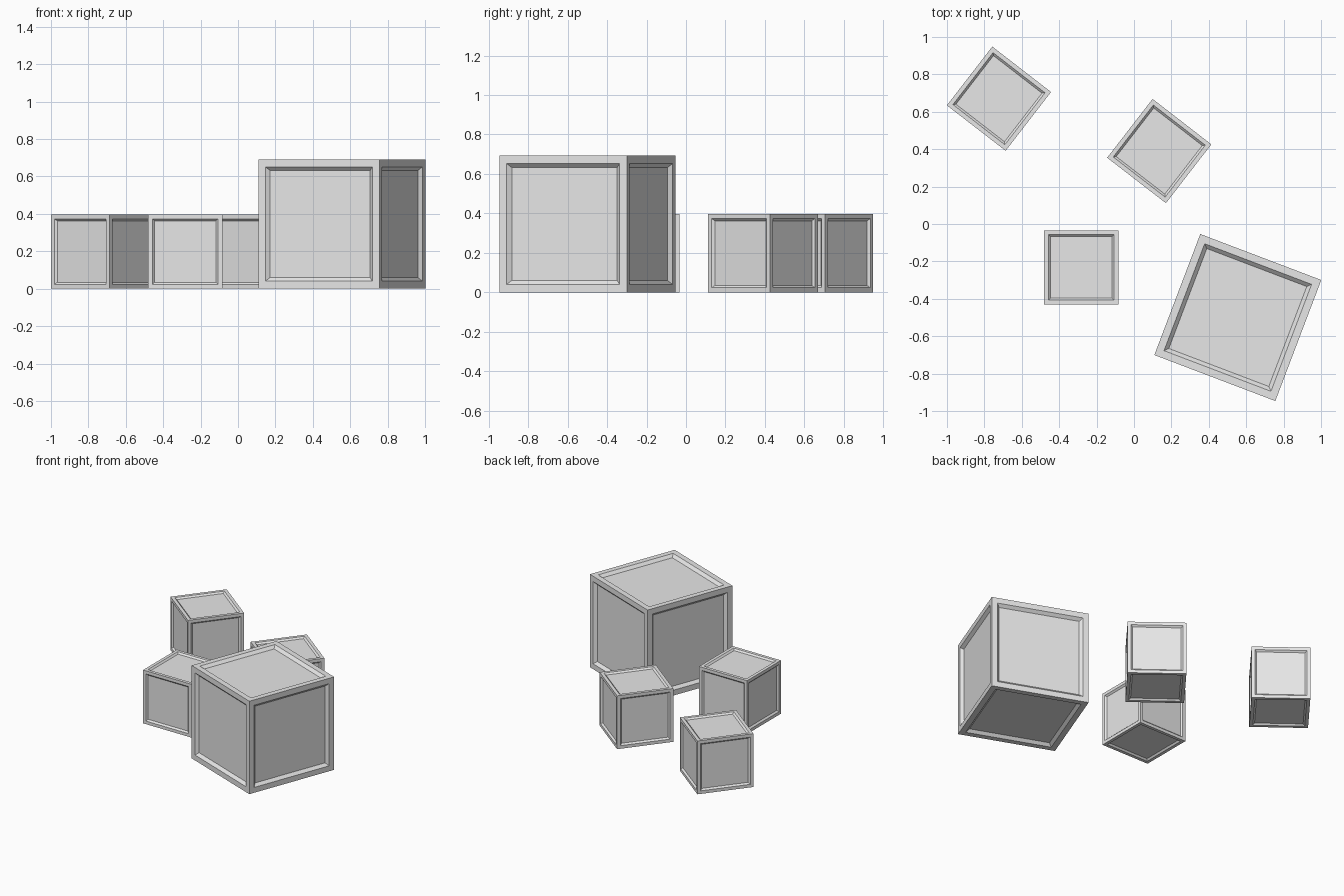
import bpy
import bmesh
from math import radians

default = bpy.data.objects.get("Cube")
if default:
    bpy.data.objects.remove(default, do_unlink=True)

# Single plain grey
grey = bpy.data.materials.new("light_grey")
grey.use_nodes = True
colour = (0.8, 0.8, 0.8, 1)
grey.diffuse_color = colour
grey.node_tree.nodes["Principled BSDF"].inputs["Base Color"].default_value = colour


def add_crate(name, size, x, y, angle):
    """Cube with a raised frame and a sunken, bevelled panel on each side."""
    bm = bmesh.new()
    bmesh.ops.create_cube(bm, size=size)
    panels = bm.faces[:]
    # Frame border, then sloped step down to the panel
    bmesh.ops.inset_individual(bm, faces=panels, thickness=size * 0.058, use_even_offset=True)
    bmesh.ops.inset_individual(bm, faces=panels, thickness=size * 0.029,
                               depth=-size * 0.029, use_even_offset=True)
    mesh = bpy.data.meshes.new(name)
    bm.to_mesh(mesh)
    bm.free()
    mesh.materials.append(grey)
    crate = bpy.data.objects.new(name, mesh)
    crate.location = (x, y, size / 2)
    crate.rotation_euler.z = radians(angle)
    bpy.context.collection.objects.link(crate)


add_crate("large_crate", 0.692, 0.555, -0.50, -20.8)
add_crate("small_crate_front", 0.397, -0.282, -0.232, 0)
add_crate("small_crate_middle", 0.397, 0.135, 0.39, -37.7)
add_crate("small_crate_back", 0.397, -0.722, 0.67, -37.7)
